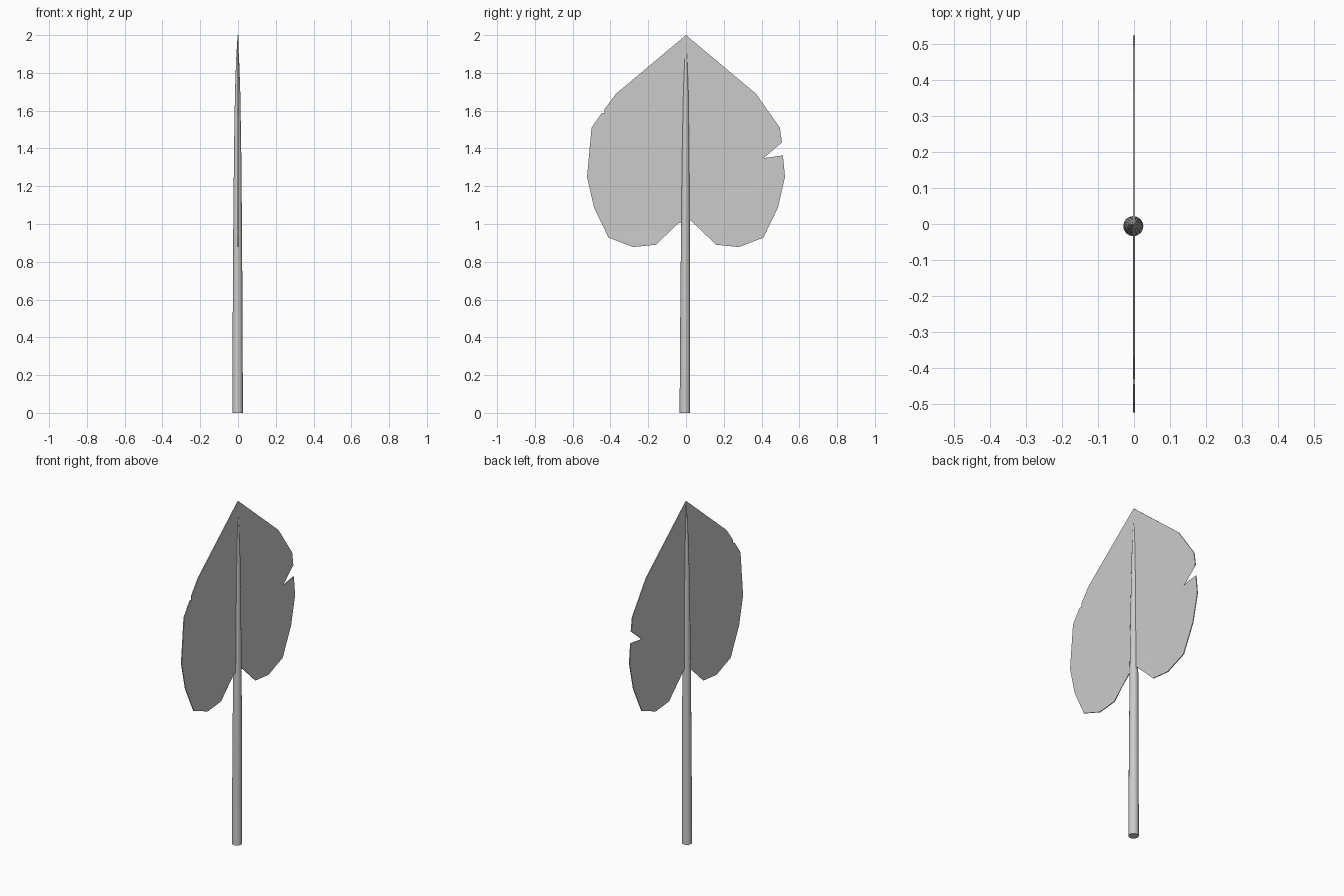
import bpy, bmesh, math

cube = bpy.data.objects.get("Cube")
if cube:
    bpy.data.objects.remove(cube)

grey = bpy.data.materials.new("plain_grey")
grey.use_nodes = True
colour = (0.6, 0.6, 0.6, 1)
grey.diffuse_color = colour
grey.node_tree.nodes["Principled BSDF"].inputs["Base Color"].default_value = colour


def make_object(name, bm):
    bmesh.ops.recalc_face_normals(bm, faces=bm.faces)
    mesh = bpy.data.meshes.new(name)
    bm.to_mesh(mesh)
    bm.free()
    mesh.materials.append(grey)
    obj = bpy.data.objects.new(name, mesh)
    bpy.context.collection.objects.link(obj)
    return obj


# Leaf blade: flat outline in the y-z plane, with one tear on each side
lower_lobe = [(0.026, 1.018), (0.16, 0.89), (0.28, 0.878), (0.41, 0.928),
              (0.487, 1.087), (0.524, 1.25)]
long_tear = [(0.513, 1.363), (0.12, 1.308), (0.115, 1.322), (0.13, 1.332), (0.508, 1.432)]
short_tear = [(-0.43, 1.61), (-0.21, 1.553), (-0.215, 1.543), (-0.445, 1.588)]
outline = (lower_lobe + long_tear + [(0.497, 1.51), (0.37, 1.69), (0, 2), (-0.37, 1.69)]
           + short_tear + [(-0.5, 1.51)] + [(-y, z) for y, z in reversed(lower_lobe)])

bm = bmesh.new()
face = bm.faces.new([bm.verts.new((0, y, z)) for y, z in outline])
bmesh.ops.triangulate(bm, faces=[face])
leaf = make_object("leaf_blade", bm)
thick = leaf.modifiers.new("thickness", 'SOLIDIFY')
thick.thickness = 0.005
thick.offset = 0

# Stem: tapering round stalk that runs up the leaf as its midrib
profile = [(0, 0.028), (0.5, 0.026), (1, 0.023), (1.4, 0.019), (1.7, 0.014),
           (1.87, 0.008), (1.985, 0.001)]
SIDES = 16
bm = bmesh.new()
rings = []
for z, r in profile:
    rings.append([bm.verts.new((r * math.cos(a) - 0.002, r * math.sin(a) - 0.006 * (1 - z / 2), z))
                  for a in (math.tau * i / SIDES for i in range(SIDES))])
for low, high in zip(rings, rings[1:]):
    for i in range(SIDES):
        j = (i + 1) % SIDES
        bm.faces.new((low[i], low[j], high[j], high[i]))
bm.faces.new(rings[0])
bm.faces.new(rings[-1])
stem = make_object("stem", bm)
bpy.context.view_layer.objects.active = stem
stem.select_set(True)
bpy.ops.object.shade_smooth_by_angle(angle=math.radians(40))
